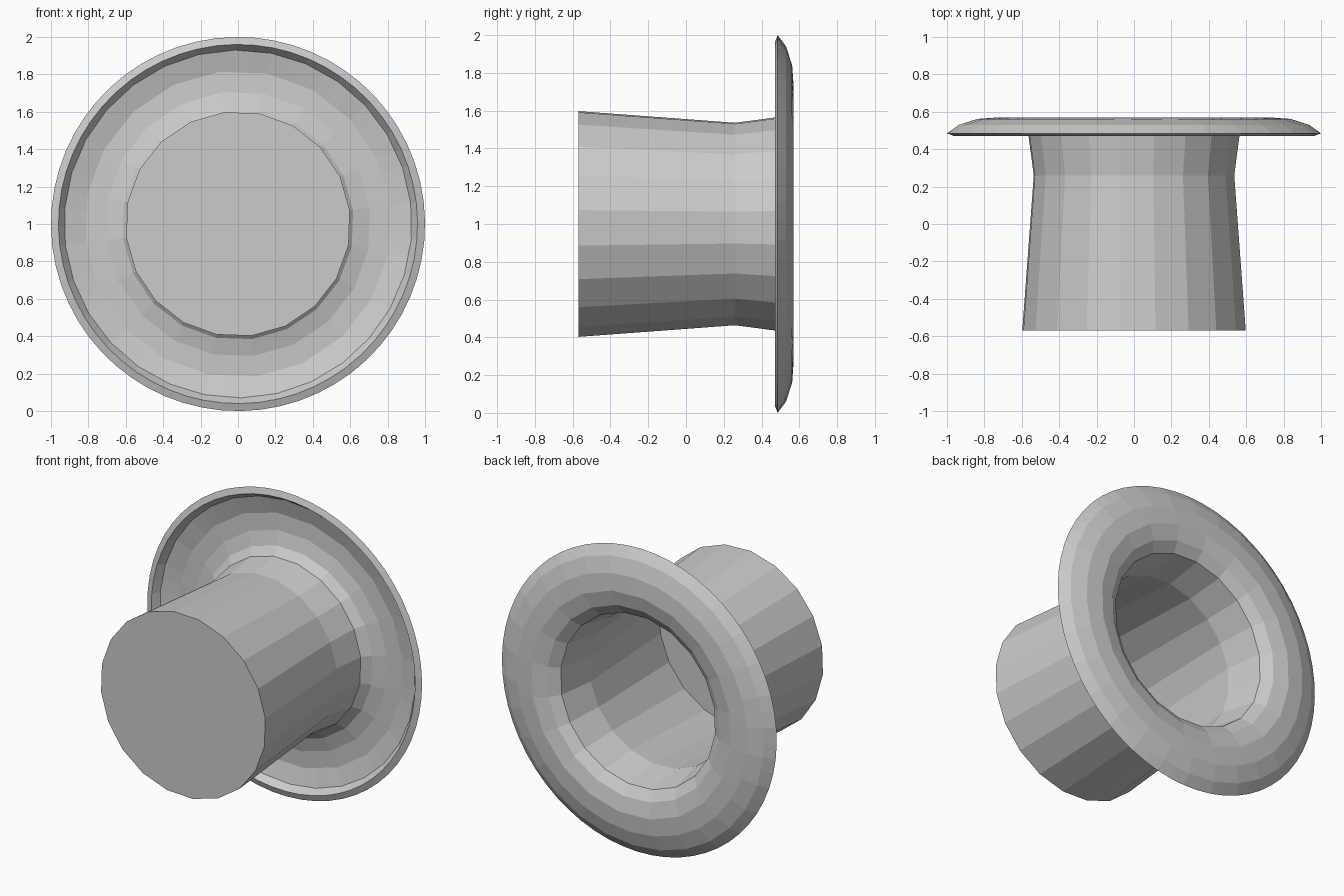
import bpy, bmesh
from math import cos, sin, pi, radians

if "Cube" in bpy.data.objects:
    bpy.data.objects.remove(bpy.data.objects["Cube"])

SEGMENTS = 60          # points per ring
OFFSET = radians(7)    # rotation of the faceted rings

# Closed-wall profile: (radius, y, number of flat sides)
PROFILE = [
    # outside of the cup
    (0.602, -0.57, 20), (0.54, 0.26, 20), (0.568, 0.47, 20),
    # hollow front of the flange
    (0.62, 0.515, 20), (0.71, 0.54, 20), (0.82, 0.545, 20),
    (0.93, 0.515, 30), (0.96, 0.47, 60),
    # rim and rounded back of the flange
    (1.0, 0.485, 60), (0.94, 0.53, 30), (0.84, 0.562, 30),
    (0.73, 0.57, 20), (0.63, 0.547, 20), (0.565, 0.50, 20),
    # inside of the cup
    (0.52, 0.26, 20), (0.582, -0.55, 20),
]


def ring_point(radius, y, sides, i):
    """Point i on a regular polygon ring around the y axis."""
    angle = 2 * pi * i / SEGMENTS
    step = 2 * pi / sides
    to_middle = angle % step - step / 2
    if abs(abs(to_middle) - step / 2) < 1e-6:
        to_middle = step / 2
    r = radius * cos(step / 2) / cos(to_middle)
    return (r * cos(angle + OFFSET), y, 1 + r * sin(angle + OFFSET))


# Flanged cup: loft the rings, then close both floor faces
bm = bmesh.new()
rings = [[bm.verts.new(ring_point(r, y, n, i)) for i in range(SEGMENTS)]
         for r, y, n in PROFILE]
for a, b in zip(rings, rings[1:]):
    for i in range(SEGMENTS):
        j = (i + 1) % SEGMENTS
        bm.faces.new((a[i], a[j], b[j], b[i]))
bm.faces.new(rings[0])
bm.faces.new(rings[-1])
bmesh.ops.recalc_face_normals(bm, faces=bm.faces)

mesh = bpy.data.meshes.new("flanged_cup")
bm.to_mesh(mesh)
bm.free()
cup = bpy.data.objects.new("flanged_cup", mesh)
bpy.context.collection.objects.link(cup)
